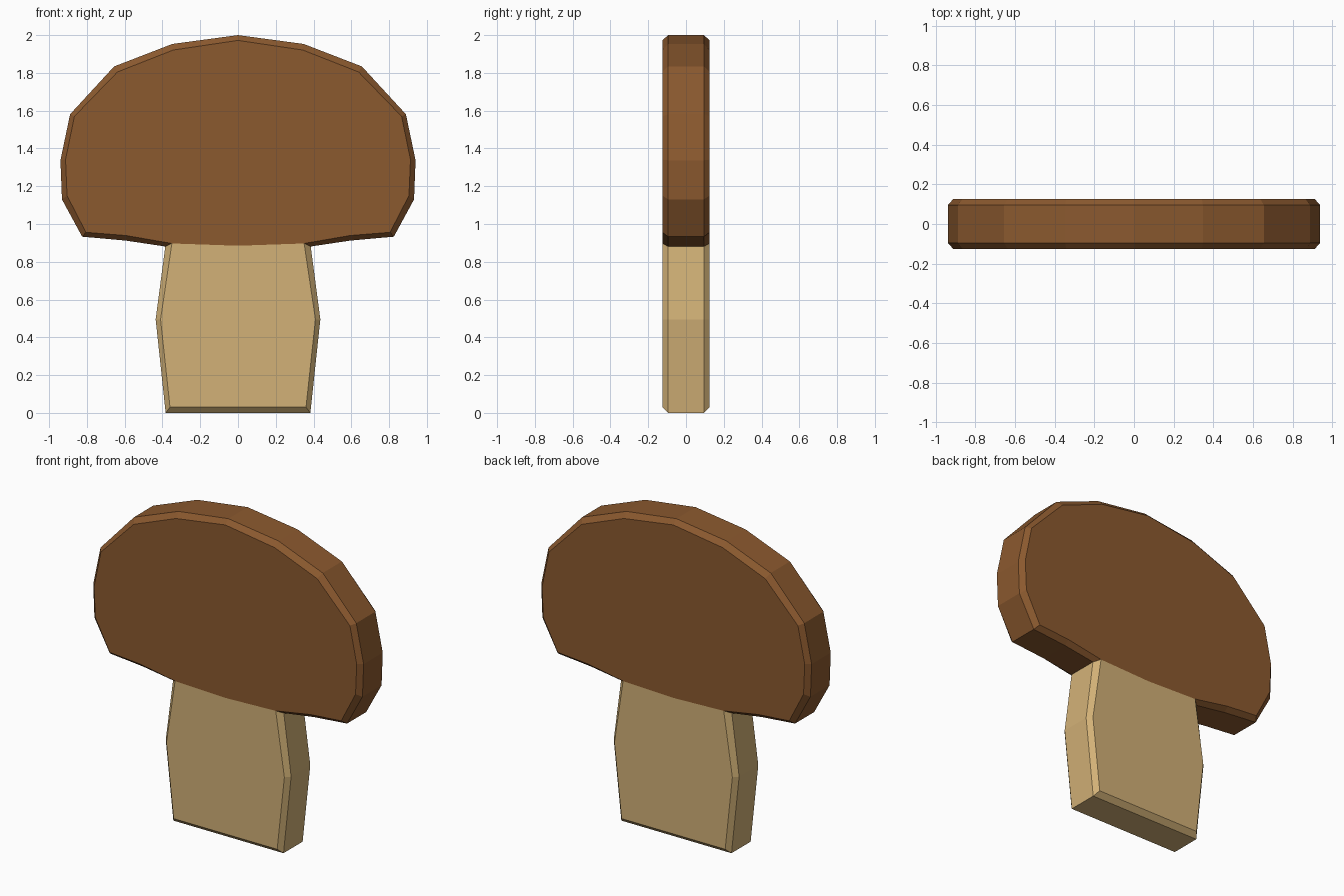
import bpy

if "Cube" in bpy.data.objects:
    bpy.data.objects.remove(bpy.data.objects["Cube"])

FACE_Y, RIM_Y = 0.125, 0.095  # flat face depth and start of the chamfer


def material(name, rgb):
    m = bpy.data.materials.new(name)
    m.diffuse_color = (*rgb, 1)
    m.use_nodes = True
    m.node_tree.nodes["Principled BSDF"].inputs["Base Color"].default_value = m.diffuse_color
    return m


def mirrored(half):
    """Close a right-hand half outline (top to bottom) with its mirror image."""
    return half + [(-x, z) for x, z in reversed(half) if x > 0]


def slab(name, rim, face, mat, seam):
    """Chamfered slab: small flat faces front and back, larger rim between.
    Edges whose both ends are seam points are left open (hidden joint)."""
    rim, face = mirrored(rim), mirrored(face)
    n = len(rim)
    layers = [(face, -FACE_Y), (rim, -RIM_Y), (rim, RIM_Y), (face, FACE_Y)]
    verts = [(x, y, z) for pts, y in layers for x, z in pts]
    faces = [list(range(n))[::-1], list(range(3 * n, 4 * n))]
    # outlines run clockwise seen from the front, so the front cap is reversed
    joint = {i for i, p in enumerate(rim) if (abs(p[0]), p[1]) in seam}
    for k in range(3):
        for i in range(n):
            j = (i + 1) % n
            if i in joint and j in joint:
                continue
            faces.append([k * n + i, k * n + j, (k + 1) * n + j, (k + 1) * n + i])
    me = bpy.data.meshes.new(name)
    me.from_pydata(verts, [], faces)
    me.materials.append(mat)
    me.validate()
    ob = bpy.data.objects.new(name, me)
    bpy.context.collection.objects.link(ob)
    return ob


# Shared joint between cap and stem
J_RIM, J_FACE, J_MID = (0.385, 0.881), (0.35, 0.897), (0, 0.885)
SEAM = {J_RIM, J_MID}

# Mushroom cap
slab("mushroom_cap",
     [(0, 2.0), (0.348, 1.953), (0.656, 1.834), (0.889, 1.581), (0.94, 1.337),
      (0.932, 1.13), (0.825, 0.933), (0.593, 0.912), J_RIM, J_MID],
     [(0, 1.972), (0.343, 1.921), (0.638, 1.805), (0.866, 1.57), (0.913, 1.341),
      (0.905, 1.15), (0.805, 0.956), (0.593, 0.939), J_FACE, J_MID],
     material("cap brown", (0.258, 0.100, 0.028)), SEAM)

# Stem
slab("mushroom_stem",
     [J_MID, J_RIM, (0.436, 0.495), (0.383, 0)],
     [J_MID, J_FACE, (0.41, 0.495), (0.36, 0.03)],
     material("stem tan", (0.644, 0.440, 0.184)), SEAM)
